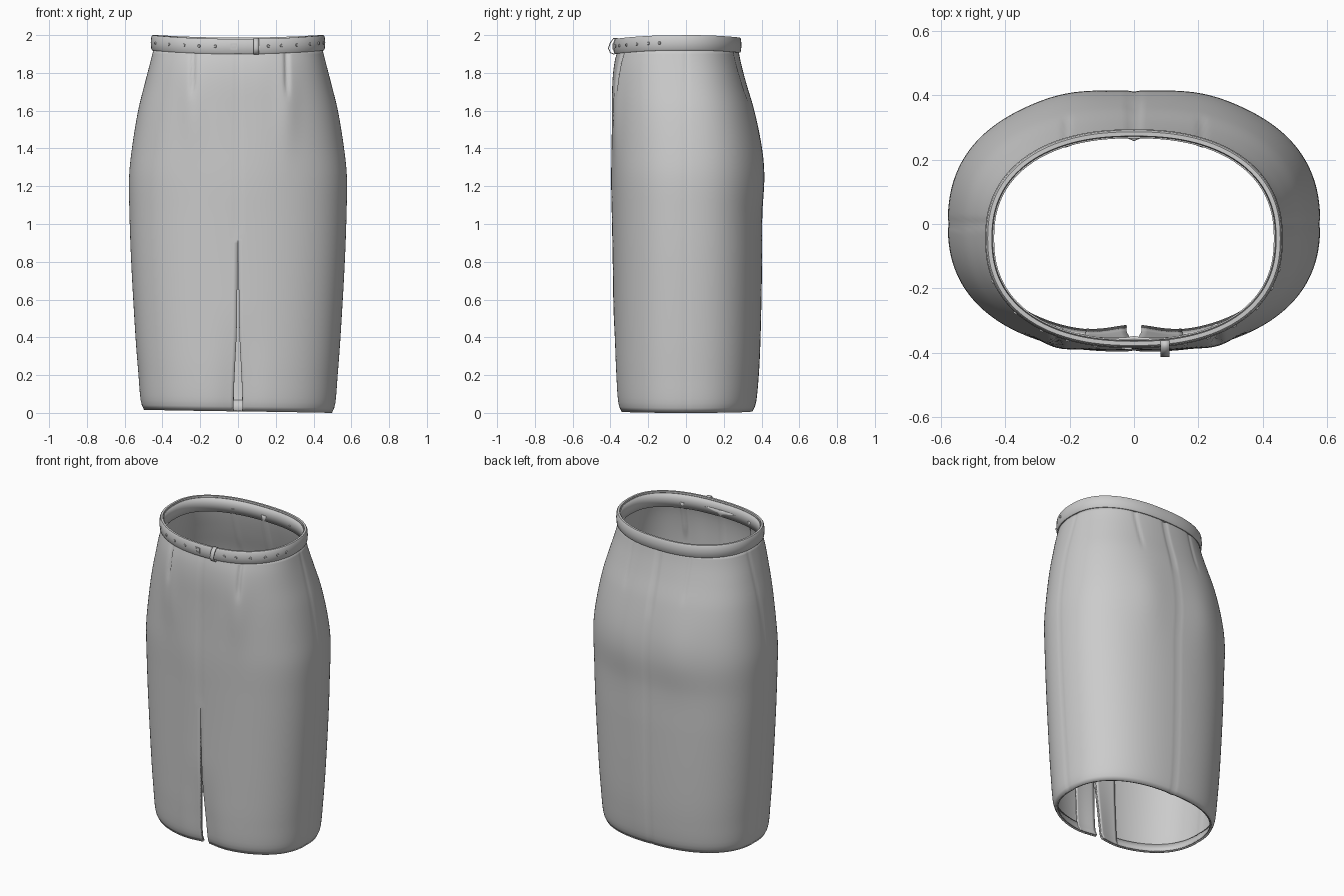
import bpy, bmesh
from math import pi, sin, cos, exp, acos
from mathutils import Vector, Matrix

if "Cube" in bpy.data.objects:
    bpy.data.objects.remove(bpy.data.objects["Cube"])

# z, half width, front y, back y, centre y of the widest point
KEYS = [(0.0, .498, -.352, .352, 0), (.04, .514, -.368, .370, 0), (.2, .528, -.378, .386, 0),
        (.4, .543, -.382, .395, 0), (.8, .566, -.388, .403, 0), (1.05, .575, -.393, .404, 0),
        (1.25, .577, -.398, .414, 0), (1.4, .562, -.399, .402, 0), (1.6, .529, -.399, .362, -.01),
        (1.75, .492, -.397, .318, -.025), (1.85, .466, -.387, .292, -.04),
        (1.93, .446, -.368, .276, -.045)]
N = 2.35  # superellipse power of the body


def g(d, s):
    return exp(-(d / s) ** 2)


def ramp(z, a, b):
    t = max(0, min(1, (z - a) / (b - a)))
    return t * t * (3 - 2 * t)


def section(z):
    """Smoothly interpolated body section at height z."""
    i = max(k for k in range(len(KEYS) - 1) if KEYS[k][0] <= z + 1e-9)
    p, q = KEYS[i], KEYS[i + 1]
    o, r = KEYS[max(i - 1, 0)], KEYS[min(i + 2, len(KEYS) - 1)]
    h = q[0] - p[0]
    t = (z - p[0]) / h
    res = []
    for c in range(1, 5):
        m0 = (q[c] - o[c]) / (q[0] - o[0]) * h
        m1 = (r[c] - p[c]) / (r[0] - p[0]) * h
        res.append((2*t**3 - 3*t*t + 1) * p[c] + (t**3 - 2*t*t + t) * m0
                   + (3*t*t - 2*t**3) * q[c] + (t**3 - t*t) * m1)
    return res


def oval(th, hx, yf, yb, cy, n=N):
    """Point and outward normal on an egg-shaped superellipse."""
    c, s = cos(th), sin(th)
    hy = yb - cy if s > 0 else cy - yf
    x = hx * abs(c) ** (2 / n) * (1 if c > 0 else -1)
    y = cy + hy * abs(s) ** (2 / n) * (1 if s > 0 else -1)
    return Vector((x, y, 0)), Vector((c / hx, s / hy, 0)).normalized()


def skirt_point(u, z, inset=0):
    """Skirt surface; u runs once round from the front slit."""
    sec = section(z)
    gap = .022 * (1 - ramp(z, 0, .5)) + .005 * (1 - ramp(z, .45, .92))
    th = -pi / 2 + gap + u * 2 * (pi - gap)
    p, nrm = oval(th, *sec)
    x, y = p.x, p.y
    d = -inset
    if y < -.1:
        d -= .004 * g(x, .012) * ramp(z, .9, 1.0)              # front seam
        d -= .024 * g(x, .1) * (1 - ramp(z, 0, .6))            # slit lips curl in
        for dx in (-.238, .257):                               # front darts
            d -= .013 * g(x - dx, .011) * ramp(z, 1.65, 1.76)
            d += .012 * g(x - dx, .06) * g(z - 1.62, .22)
        d -= .008 * g(x, .12) * ramp(z, 1.1, 1.6)
    elif y > .1:
        d -= (.004 + .006 * ramp(z, 1.48, 1.6)) * g(x, .012)   # back seam
        for dx in (-.21, .21):                                 # back darts
            d -= .005 * g(x - dx, .011) * ramp(z, 1.6, 1.7)
            d += .008 * g(x - dx, .12) * g(z - 1.3, .25)
    else:
        d -= .003 * g(y, .012)                                 # side seams
    p += nrm * d
    p.z = z + .008 * (1 - cos(th)) * (1 - ramp(z, 0, .5))
    return p


def make(name, bm, angle=40, thickness=0):
    me = bpy.data.meshes.new(name)
    bm.to_mesh(me)
    bm.free()
    ob = bpy.data.objects.new(name, me)
    bpy.context.collection.objects.link(ob)
    bpy.ops.object.select_all(action='DESELECT')
    ob.select_set(True)
    bpy.context.view_layer.objects.active = ob
    bpy.ops.object.shade_smooth_by_angle(angle=angle * pi / 180)
    if thickness:
        m = ob.modifiers.new("cloth", 'SOLIDIFY')
        m.thickness, m.offset = thickness, -1
    return ob


def grid(func, rows, cols, wrap_u=False, wrap_v=False):
    """Surface mesh from func(row, col)."""
    bm = bmesh.new()
    v = [[bm.verts.new(func(i, j)) for j in range(cols)] for i in range(rows)]
    for i in range(rows if wrap_v else rows - 1):
        for j in range(cols if wrap_u else cols - 1):
            a, b = (i + 1) % rows, (j + 1) % cols
            bm.faces.new((v[i][j], v[i][b], v[a][b], v[a][j]))
    bmesh.ops.remove_doubles(bm, verts=bm.verts, dist=1e-5)
    return bm


# Skirt body, open along the front slit
ROWS, COLS = 76, 261
make("skirt_body", grid(lambda i, j: skirt_point(j / (COLS - 1), 1.925 * i / (ROWS - 1)),
                        ROWS, COLS), 60, .01)

# Folded hem inside the bottom edge
make("hem_facing", grid(lambda i, j: skirt_point(j / 160, .004 + .028 * i, .011), 3, 161), 60, .006)

# Facings inside both slit edges
for name, u0, u1 in (("slit_facing_right", 0, .035), ("slit_facing_left", .965, 1)):
    make(name, grid(lambda i, j: skirt_point(u0 + (u1 - u0) * j / 8, .004 + .87 * i / 24, .012),
                    25, 9), 60, .006)

# Belt: rounded band swept round the waist, slightly higher at the sides
BELT = (.459, -.382, .291, -.045)


def belt_point(th, out=0, h=0):
    p, nrm = oval(th, *BELT, n=2.3)
    p += nrm * out
    p.z = 1.9 + h + .019 * cos(th) ** 2 + .007 * max(0, sin(th))
    return p, nrm


PROFILE = [(-.018, 0), (-.005, 0), (0, .007), (.003, .04), (0, .072), (-.005, .08),
           (-.018, .08), (-.021, .04)]
make("waist_belt", grid(lambda i, j: belt_point(2 * pi * j / 160, *PROFILE[i])[0],
                        len(PROFILE), 160, True, True), 50)

# Narrow inner waistband below the belt lining
make("waistband_lining", grid(lambda i, j: belt_point(2 * pi * j / 120, -.02, -.02 + .045 * i)[0],
                              3, 120, True), 60, .005)


def front_frame(x):
    """Matrix on the front of the belt at x, local z pointing outward."""
    c = acos(min(1, abs(x) / BELT[0]) ** (2.3 / 2))
    p, nrm = belt_point(-c if x > 0 else c - pi, .003, .04)
    side = Vector((0, 0, 1)).cross(nrm).normalized()
    m = Matrix((side, Vector((0, 0, 1)), nrm)).transposed().to_4x4()
    m.translation = p
    return m


# Belt studs
bm = bmesh.new()
for x in (-.435, -.365, -.285, -.205, -.12, .16, .23, .31, .38, .425, .448):
    bmesh.ops.create_cone(bm, cap_ends=True, segments=10, radius1=.010, radius2=.006,
                          depth=.008, matrix=front_frame(x))
make("belt_studs", bm, 30)

# Small square buckle: four bars
bm = bmesh.new()
for k in range(4):
    bmesh.ops.create_cube(bm, size=1, matrix=front_frame(-.022) @ Matrix.Rotation(k * pi / 2, 4, 'Z')
                          @ Matrix.Translation((0, .014, 0))
                          @ Matrix.Diagonal((.033, .005, .008, 1)))
make("belt_buckle", bm, 30)

# Keeper loop standing off the belt
LOOP = [(-.362, 1.90), (-.385, 1.898), (-.402, 1.905), (-.413, 1.93), (-.402, 1.962),
        (-.385, 1.984), (-.362, 1.984)]
make("belt_keeper", grid(lambda i, j: Vector((.083 + .027 * j, *LOOP[i])), len(LOOP), 2), 50, .005)
